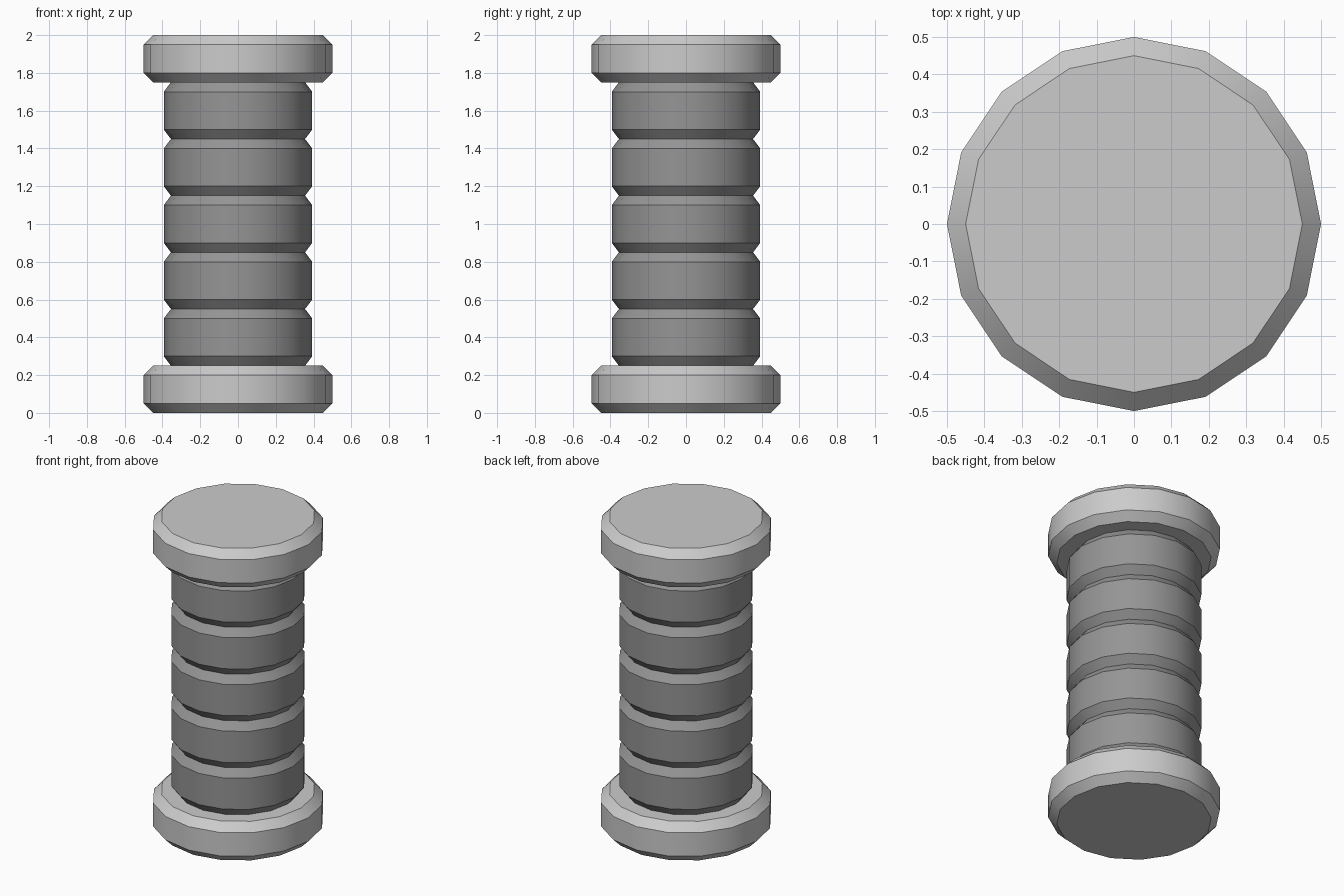
import bpy, bmesh, math

if "Cube" in bpy.data.objects:
    bpy.data.objects.remove(bpy.data.objects["Cube"])

SIDES = 16


def lathe(name, profile):
    """Closed solid of revolution from (radius, z) pairs, bottom to top."""
    bm = bmesh.new()
    rings = [[bm.verts.new((r * math.cos(2 * math.pi * i / SIDES),
                            r * math.sin(2 * math.pi * i / SIDES), z))
              for i in range(SIDES)] for r, z in profile]
    for a, b in zip(rings, rings[1:]):
        for i in range(SIDES):
            j = (i + 1) % SIDES
            bm.faces.new((a[i], a[j], b[j], b[i]))
    bm.faces.new(rings[0][::-1])
    bm.faces.new(rings[-1])
    mesh = bpy.data.meshes.new(name)
    bm.to_mesh(mesh)
    bm.free()
    obj = bpy.data.objects.new(name, mesh)
    bpy.context.collection.objects.link(obj)
    bpy.ops.object.select_all(action='DESELECT')
    obj.select_set(True)
    bpy.context.view_layer.objects.active = obj
    bpy.ops.object.shade_smooth_by_angle(angle=math.radians(30))
    return obj


# Bevelled end caps
for name, z in (("bottom_cap", 0.0), ("top_cap", 1.75)):
    lathe(name, [(0.45, z), (0.5, z + 0.05), (0.5, z + 0.2), (0.45, z + 0.25)])

# Dark grooved core: five bevelled bands between the caps
profile = [(0.355, 0.25)]
for k in range(5):
    z = 0.25 + 0.3 * k
    profile += [(0.393, z + 0.05), (0.393, z + 0.25), (0.355, z + 0.3)]
core = lathe("grooved_core", profile)

dark = bpy.data.materials.new("dark_grey")
dark.diffuse_color = (0.3, 0.3, 0.3, 1)
dark.use_nodes = True
dark.node_tree.nodes["Principled BSDF"].inputs["Base Color"].default_value = dark.diffuse_color
core.data.materials.append(dark)
